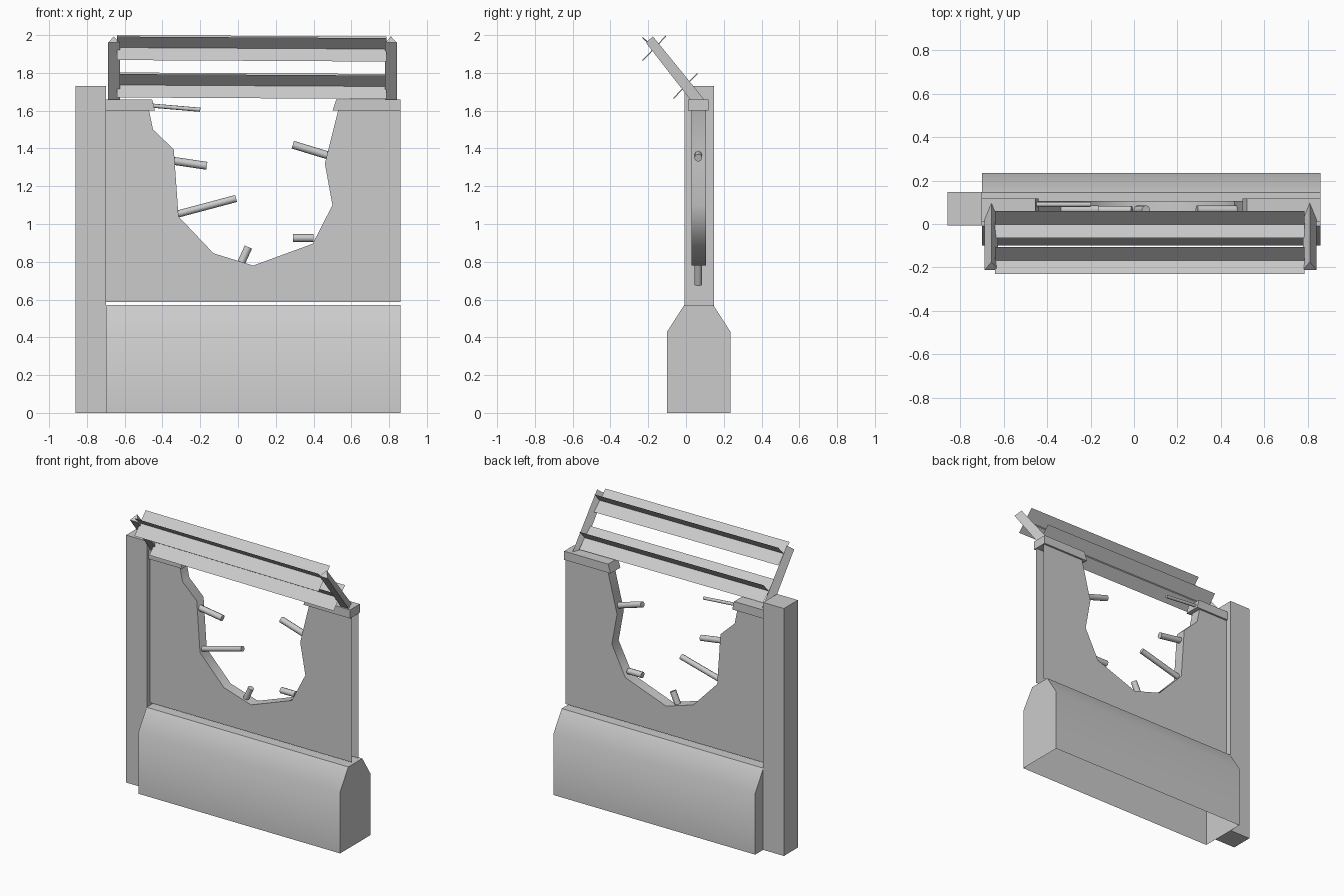
import bpy, bmesh, math
from mathutils import Vector

cube = bpy.data.objects.get("Cube")
if cube:
    bpy.data.objects.remove(cube)

grey = bpy.data.materials.new("plain_grey")
grey.use_nodes = True
COLOR = (0.6, 0.6, 0.6, 1)
grey.diffuse_color = COLOR
grey.node_tree.nodes["Principled BSDF"].inputs["Base Color"].default_value = COLOR


def finish(name, bm, smooth=None):
    """Turn a bmesh into an object, smoothing edges below an angle."""
    mesh = bpy.data.meshes.new(name)
    bm.to_mesh(mesh)
    bm.free()
    mesh.materials.append(grey)
    obj = bpy.data.objects.new(name, mesh)
    bpy.context.collection.objects.link(obj)
    if smooth:
        bpy.ops.object.select_all(action='DESELECT')
        obj.select_set(True)
        bpy.context.view_layer.objects.active = obj
        bpy.ops.object.shade_smooth_by_angle(angle=math.radians(smooth))
    return obj


def prism(name, profile, place, start, end, skip=(), caps=True, smooth=None):
    """Extrude a profile between start and end; skip leaves out side faces."""
    bm = bmesh.new()
    a = [bm.verts.new(place(p, start)) for p in profile]
    b = [bm.verts.new(place(p, end)) for p in profile]
    n = len(profile)
    if caps:
        bm.faces.new(a)
        bm.faces.new(b[::-1])
    for i in range(n):
        if i not in skip:
            j = (i + 1) % n
            bm.faces.new((a[j], a[i], b[i], b[j]))
    bmesh.ops.recalc_face_normals(bm, faces=bm.faces)
    return finish(name, bm, smooth)


def along_x(p, t):
    return (t, p[0], p[1])


def along_y(p, t):
    return (p[0], t, p[1])


def rect(u0, u1, v0, v1):
    return [(u0, v0), (u1, v0), (u1, v1), (u0, v1)]


# Base with chamfered shoulders, open underneath
base = [(-.10, 0), (.235, 0), (.235, .43), (.145, .57), (-.01, .57), (-.10, .43)]
prism("base", base, along_x, -.70, .86, skip=(0,), smooth=40)

# Side pillar
prism("pillar", rect(-.86, -.70, 0, 1.73), along_y, -.007, .147)

# Wall panel with a ragged opening; only the opening has inner faces
hole = [(.535, 1.62), (.46, 1.32), (.50, 1.10), (.395, .895), (.08, .78),
        (-.13, .845), (-.315, 1.04), (-.34, 1.395), (-.45, 1.50), (-.475, 1.62)]
wall = [(-.70, 1.62), (-.70, .587), (.86, .587), (.86, 1.62)] + hole
prism("wall", wall, along_y, .03, .105, skip=(0, 1, 2, 3, len(wall) - 1), smooth=45)

# Coping pieces on each side of the opening
prism("coping_right", [(-.70, 1.60), (-.44, 1.60), (-.455, 1.66), (-.70, 1.66)],
      along_y, .01, .118)
prism("coping_left", [(.50, 1.60), (.86, 1.60), (.86, 1.66), (.52, 1.66)],
      along_y, .01, .118)


# Broken rods sticking out of the opening
def rod(name, p, q, radius=.021, y=.065):
    a, b = Vector((p[0], y, p[1])), Vector((q[0], y, q[1]))
    bm = bmesh.new()
    bmesh.ops.create_cone(bm, cap_ends=True, segments=8, radius1=radius,
                          radius2=radius, depth=(b - a).length)
    turn = (b - a).to_track_quat('Z', 'Y').to_matrix()
    bmesh.ops.rotate(bm, verts=bm.verts, matrix=turn)
    bmesh.ops.translate(bm, verts=bm.verts, vec=(a + b) / 2)
    finish(name, bm, 50)


rod("rod_top", (-.46, 1.627), (-.20, 1.605), .011, .09)
rod("rod_right_upper", (-.38, 1.34), (-.165, 1.308))
rod("rod_right_lower", (-.33, 1.05), (-.01, 1.135), .019)
rod("rod_bottom", (-.035, .68), (.055, .878))
rod("rod_left_lower", (.29, .926), (.40, .926))
rod("rod_left_upper", (.29, 1.42), (.52, 1.35))

# Triangular arms leaning forward from the coping
for name, x in (("arm_right", -.657), ("arm_left", .81)):
    bm = bmesh.new()
    ends = []
    for low, ridge in (((.025, 1.655), (.10, 1.655)), ((-.212, 1.96), (-.175, 1.993))):
        ends.append([bm.verts.new((x - .031, *low)), bm.verts.new((x, *ridge)),
                     bm.verts.new((x + .031, *low))])
    foot, tip = ends
    bm.faces.new(foot)
    bm.faces.new(tip[::-1])
    for i in range(3):
        j = (i + 1) % 3
        bm.faces.new((foot[j], foot[i], tip[i], tip[j]))
    bmesh.ops.recalc_face_normals(bm, faces=bm.faces)
    finish(name, bm)

# Cross-shaped rails made of two thin crossing sheets
for name, cy, cz in (("rail_upper", -.168, 1.93), ("rail_lower", -.002, 1.732)):
    bm = bmesh.new()
    for dy, dz in ((.063, .066), (-.063, .058)):
        corners = []
        for x, tilt in ((-.64, .004), (.785, -.004)):
            for s in (-1, 1) if x < 0 else (1, -1):
                corners.append(bm.verts.new((x, cy + s * dy, cz + s * dz + tilt)))
        face = bm.faces.new(corners)
        face.normal_update()
        if face.normal.z < 0:
            face.normal_flip()
    finish(name, bm)
